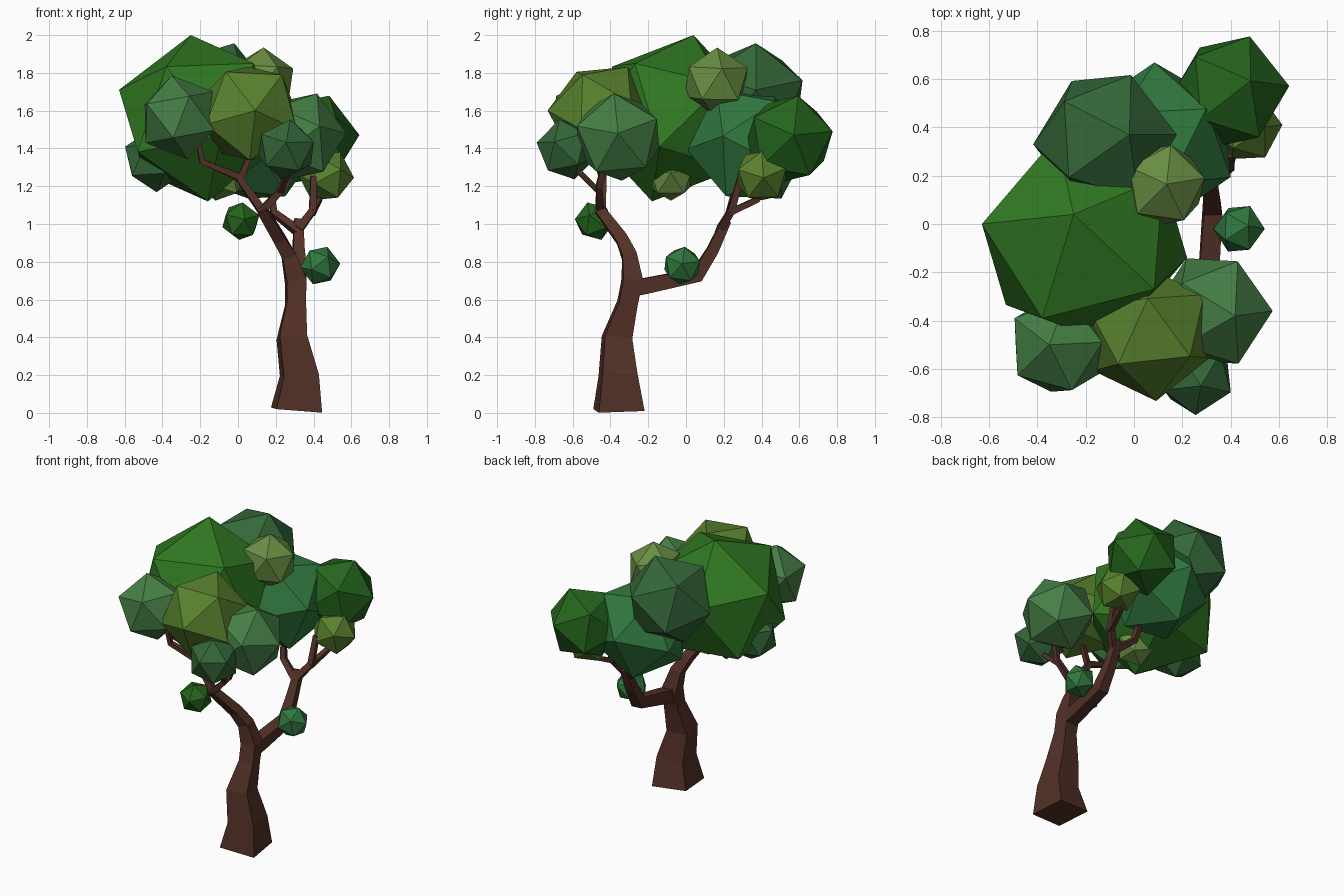
import bpy, bmesh
from mathutils import Vector, Matrix

if "Cube" in bpy.data.objects:
    bpy.data.objects.remove(bpy.data.objects["Cube"])


def material(name, rgb):
    m = bpy.data.materials.new(name)
    m.diffuse_color = (*rgb, 1)
    m.use_nodes = True
    m.node_tree.nodes["Principled BSDF"].inputs["Base Color"].default_value = m.diffuse_color
    return m


BARK = material("bark", (0.085, 0.03, 0.02))
GREEN = material("leaf_green", (0.03, 0.19, 0.016))
DARK = material("leaf_dark_green", (0.018, 0.13, 0.012))
TEAL = material("leaf_teal", (0.06, 0.21, 0.06))
DEEP = material("leaf_deep_teal", (0.035, 0.135, 0.04))
FRESH = material("leaf_fresh_green", (0.03, 0.19, 0.05))
OLIVE = material("leaf_olive", (0.10, 0.22, 0.027))
LIGHT = material("leaf_light_olive", (0.14, 0.27, 0.055))


def finish(name, bm, mat):
    bmesh.ops.recalc_face_normals(bm, faces=bm.faces)
    me = bpy.data.meshes.new(name)
    bm.to_mesh(me)
    bm.free()
    me.materials.append(mat)
    ob = bpy.data.objects.new(name, me)
    bpy.context.collection.objects.link(ob)
    return ob


def basis(a, b):
    x = Vector(a).normalized()
    z = x.cross(Vector(b)).normalized()
    return Matrix((x, z.cross(x), z)).transposed()


# Leaf clump: icosahedron with one corner along a and a neighbouring corner near b
def clump(name, mat, centre, radius, a, b):
    bm = bmesh.new()
    bmesh.ops.create_icosphere(bm, subdivisions=1, radius=radius)
    bm.verts.ensure_lookup_table()
    v = bm.verts[0]
    w = v.link_edges[0].other_vert(v)
    rot = basis(a, b) @ basis(v.co, w.co).transposed()
    for p in bm.verts:
        p.co = rot @ p.co + Vector(centre)
    finish(name, bm, mat)


# Limb: square section swept along (x, y, z, half width) points
def limb(name, pts):
    bm = bmesh.new()
    pos = [Vector(p[:3]) for p in pts]
    span = pos[-1] - pos[0]
    ref = Vector((1, 0.12, 0)) if abs(span.x) < 0.7 * span.length else Vector((0, 1, 0))
    rings = []
    for i, p in enumerate(pos):
        d_in = (p - pos[max(i - 1, 0)]).normalized()
        d_out = (pos[min(i + 1, len(pos) - 1)] - p).normalized()
        t = (d_in + d_out).normalized()
        u = (ref - t * ref.dot(t)).normalized()
        v = t.cross(u)
        h = pts[i][3]
        rings.append([bm.verts.new(p + u * h * s + v * h * k)
                      for s, k in ((1, 1), (-1, 1), (-1, -1), (1, -1))])
    for r, q in zip(rings, rings[1:]):
        for j in range(4):
            k = (j + 1) % 4
            bm.faces.new((r[j], r[k], q[k], q[j]))
    bm.faces.new(rings[0])
    bm.faces.new(rings[-1])
    finish(name, bm, BARK)


# Trunk and front main branch
limb("trunk", [(.31, -.355, .015, .122), (.325, -.36, .2, .093), (.285, -.365, .4, .073),
               (.305, -.31, .58, .05), (.305, -.285, .7, .052), (.27, -.30, .83, .038),
               (.22, -.34, .92, .032), (.125, -.46, 1.08, .026)])
# Back main branch
limb("back_branch", [(.305, -.30, .655, .042), (.31, -.20, .675, .042), (.325, .06, .73, .038),
                     (.32, .14, .86, .03), (.32, .215, 1.02, .024)])
# Twigs
limb("front_twig_left", [(.135, -.45, 1.06, .022), (0, -.44, 1.25, .018),
                         (-.19, -.47, 1.33, .015), (-.21, -.48, 1.43, .013)])
limb("front_twig_middle", [(.01, -.44, 1.24, .016), (.07, -.43, 1.38, .013)])
limb("front_twig_right", [(.125, -.455, 1.07, .02), (.25, -.46, 1.2, .016),
                          (.29, -.43, 1.33, .014)])
limb("front_twig_outer", [(.22, -.46, 1.17, .014), (.265, -.56, 1.27, .014),
                          (.26, -.62, 1.34, .012)])
limb("back_twig_left", [(.32, .18, .96, .022), (.19, .23, 1.06, .018), (.165, .27, 1.22, .015)])
limb("back_twig_right", [(.32, .18, .97, .022), (.395, .24, 1.07, .019), (.40, .29, 1.25, .016)])
limb("back_twig_outer", [(.39, .23, 1.06, .018), (.43, .38, 1.13, .015), (.46, .44, 1.22, .013)])

# Crown
clump("crown_main", GREEN, (-.205, -.07, 1.56), .456, (-.045, .11, .44), (-.425, .07, .15))
clump("crown_front", OLIVE, (.06, -.45, 1.585), .285, (.03, -.27, .015), (0, -.12, -.25))
clump("crown_front_left", TEAL, (-.31, -.5, 1.565), .225, (-.04, 0, .215), (-.19, .115, .055))
clump("crown_front_right", TEAL, (.325, -.36, 1.46), .25, (.25, 0, .02), (.08, -.02, .225))
clump("crown_front_low", DEEP, (.255, -.63, 1.395), .165, (0, -.155, .035), (.02, -.06, .15))
clump("crown_side", FRESH, (.1, .335, 1.42), .335, (.015, -.335, -.025), (.29, -.12, .045))
clump("crown_back", DEEP, (-.12, .35, 1.675), .3, (.1, .02, .28), (.1, .27, .06))
clump("crown_back_right", DARK, (.395, .545, 1.45), .25, (.235, .025, .02), (.06, .24, .04))
clump("crown_top", LIGHT, (.125, .16, 1.75), .185, (.01, .005, .18), (.03, .18, .08))
clump("crown_right_low", OLIVE, (.465, .40, 1.255), .15, (.145, .01, -.01), (.06, 0, .135))
clump("crown_left_low", DEEP, (-.44, -.1, 1.34), .172, (-.16, 0, .07), (-.1, -.1, -.1))
clump("crown_under", LIGHT, (-.08, -.08, 1.25), .133, (.13, 0, .02), (.05, 0, .12))
# Small leaf balls on the limbs
clump("leaf_ball_front", DARK, (.015, -.485, 1.015), .106, (.02, -.1, .01), (.09, -.04, .03))
clump("leaf_ball_side", FRESH, (.435, -.02, .78), .107, (.1, 0, .01), (.02, .1, .02))
